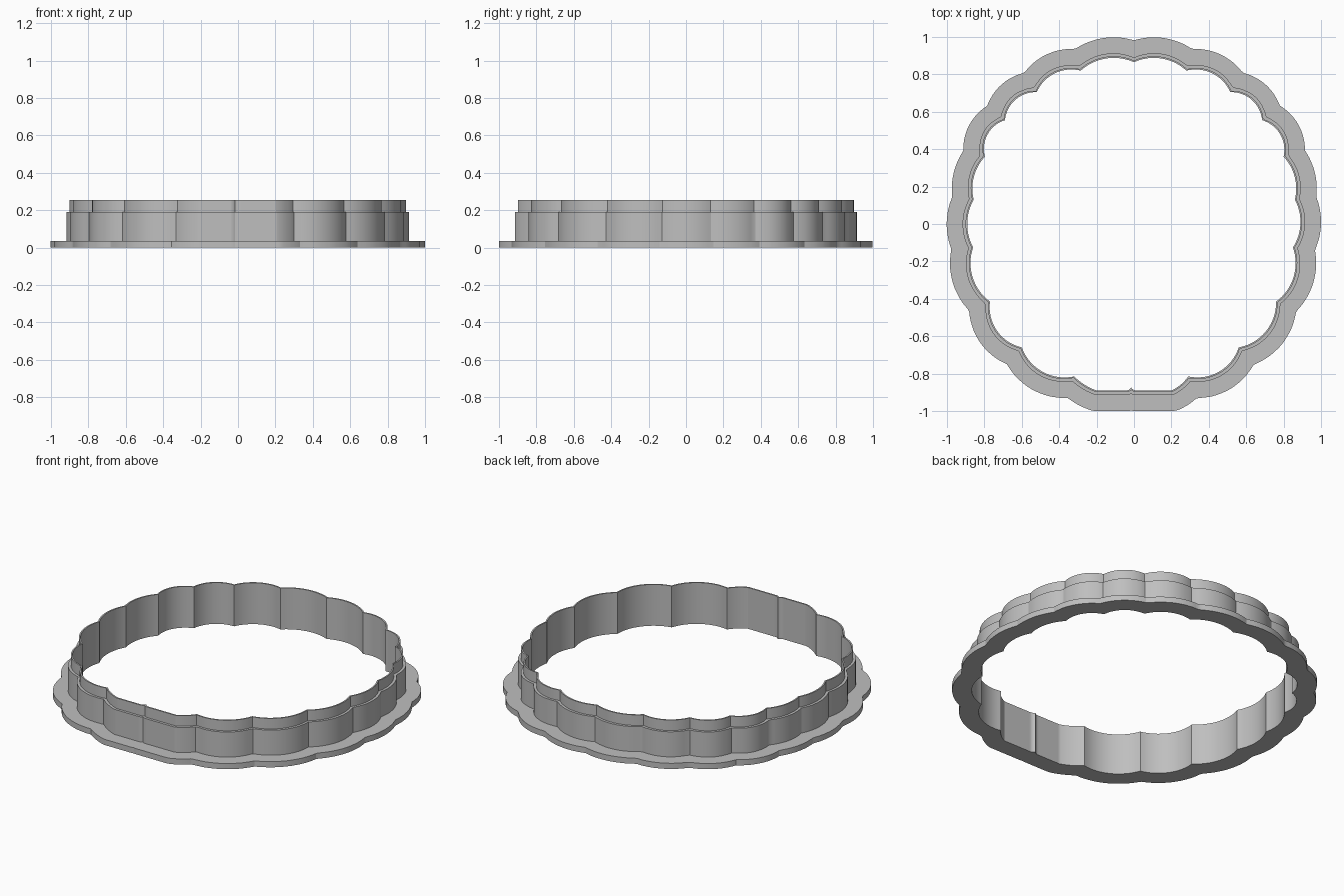
import bpy, bmesh, math
from mathutils import Vector

cube = bpy.data.objects.get("Cube")
if cube:
    bpy.data.objects.remove(cube)

# One grey material
grey = bpy.data.materials.new("grey plastic")
grey.use_nodes = True
colour = (0.52, 0.52, 0.52, 1)
grey.diffuse_color = colour
grey.node_tree.nodes["Principled BSDF"].inputs["Base Color"].default_value = colour

# Cusps of the inner outline, clockwise from the back: x, y, bulge of the arc that follows
cusps = [
    (0, .865, .043), (.28, .82, .048), (.515, .705, .045), (.685, .555, .045),
    (.8, .36, .03), (.86, .13, .035), (.85, -.125, .05), (.76, -.415, .058),
    (.56, -.66, .06), (.29, -.815, .008), (.2, -.89, 0), (.01, -.89, .003),
    (-.015, -.875, .003), (-.04, -.89, 0), (-.2, -.89, .008), (-.32, -.815, .06),
    (-.6, -.66, .058), (-.77, -.415, .05), (-.86, -.125, .033), (-.857, .13, .03),
    (-.797, .36, .045), (-.69, .555, .045), (-.52, .705, .048), (-.285, .82, .043),
]
STEPS = 16


def scallop(start, end, bulge):
    """Points of an outward arc from start towards end, end left out."""
    a, b = Vector(start), Vector(end)
    chord = b - a
    normal = Vector((-chord.y, chord.x)).normalized()
    half = 2 * math.atan2(2 * bulge, chord.length)
    if half < .01:
        return [a.lerp(b, i / STEPS) for i in range(STEPS)]
    radius = chord.length / (2 * math.sin(half))
    centre = (a + b) / 2 - normal * radius * math.cos(half)
    along = chord.normalized()
    angles = [half * (2 * i / STEPS - 1) for i in range(STEPS)]
    return [centre + radius * (along * math.sin(t) + normal * math.cos(t)) for t in angles]


outline = []
for i, (x, y, bulge) in enumerate(cusps):
    following = cusps[(i + 1) % len(cusps)]
    outline += scallop((x, y), following[:2], bulge)


def grow(distance):
    """Outline moved outwards by a constant distance, measured along rays."""
    grown = []
    for point in outline:
        ray = point.normalized()
        reach = point.length
        for p in outline:
            side = p.x * ray.y - p.y * ray.x
            if abs(side) < distance:
                reach = max(reach, p.dot(ray) + math.sqrt(distance ** 2 - side ** 2))
        grown.append(ray * reach)
    return grown


# Cross-section: base flange, thick wall, thin cutting rim, straight inner wall
flange, wall, rim = grow(.11), grow(.025), grow(.009)
section = [
    (outline, 0), (flange, 0), (flange, .035), (wall, .035),
    (wall, .19), (rim, .19), (rim, .255), (outline, .255),
]

bm = bmesh.new()
rings = [[bm.verts.new((p.x, p.y, z)) for p in loop] for loop, z in section]
count = len(outline)
for k, ring in enumerate(rings):
    above = rings[(k + 1) % len(rings)]
    for i in range(count):
        j = (i + 1) % count
        bm.faces.new((ring[i], ring[j], above[j], above[i]))
bmesh.ops.recalc_face_normals(bm, faces=bm.faces)

mesh = bpy.data.meshes.new("scalloped_cutter")
bm.to_mesh(mesh)
bm.free()
mesh.materials.append(grey)
cutter = bpy.data.objects.new("scalloped_cutter", mesh)
bpy.context.collection.objects.link(cutter)

# Smooth arcs with sharp cusps and steps
bpy.ops.object.select_all(action='DESELECT')
cutter.select_set(True)
bpy.context.view_layer.objects.active = cutter
bpy.ops.object.shade_smooth_by_angle(angle=math.radians(20))
